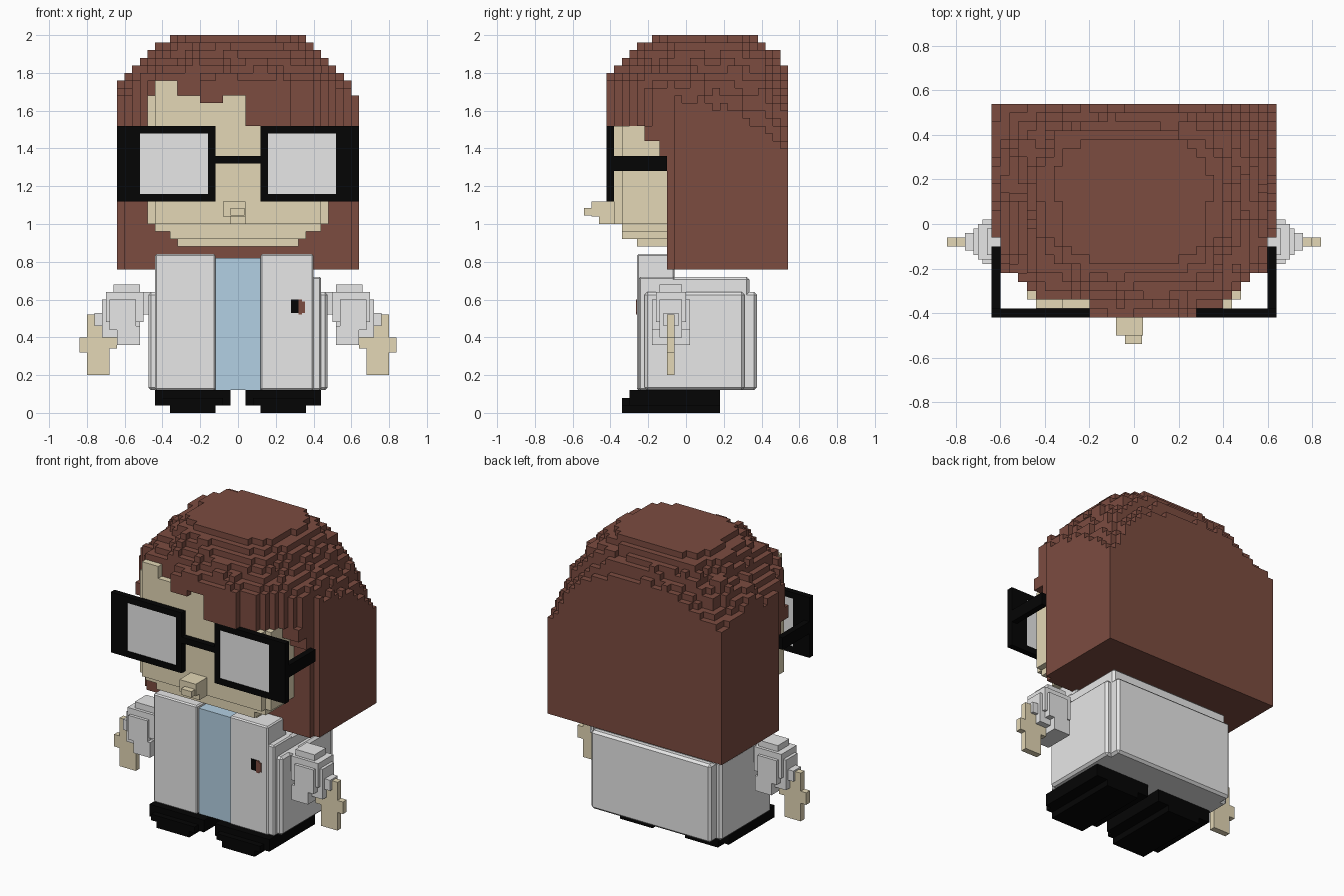
import bpy
import bmesh
from mathutils import Vector, noise

if "Cube" in bpy.data.objects:
    bpy.data.objects.remove(bpy.data.objects["Cube"])

V = 0.04  # block size


def material(name, rgb):
    m = bpy.data.materials.new(name)
    m.diffuse_color = (*rgb, 1)
    m.use_nodes = True
    m.node_tree.nodes["Principled BSDF"].inputs["Base Color"].default_value = m.diffuse_color
    return m


BROWN = material("brown hair", (0.20, 0.072, 0.051))
SKIN = material("pale skin", (0.77, 0.68, 0.465))
WHITE = material("white cloth", (0.82, 0.82, 0.82))
BLUE = material("light blue", (0.45, 0.63, 0.77))
BLACK = material("black", (0.0015, 0.0015, 0.0015))


def finish(name, bm, mat):
    me = bpy.data.meshes.new(name)
    bm.to_mesh(me)
    bm.free()
    me.materials.append(mat)
    ob = bpy.data.objects.new(name, me)
    bpy.context.collection.objects.link(ob)
    return ob


def boxes(name, mat, items, mirror=False, bevel=0.0):
    """One object from boxes given as x0, x1, y0, y1, z0, z1."""
    bm = bmesh.new()
    for x0, x1, y0, y1, z0, z1 in items:
        for s in ((1, -1) if mirror else (1,)):
            r = bmesh.ops.create_cube(bm, size=1)
            for v in r["verts"]:
                v.co = Vector((s * (x0 + x1) / 2 + v.co.x * (x1 - x0),
                               (y0 + y1) / 2 + v.co.y * (y1 - y0),
                               (z0 + z1) / 2 + v.co.z * (z1 - z0)))
    ob = finish(name, bm, mat)
    if bevel:
        b = ob.modifiers.new("soft edges", "BEVEL")
        b.width = bevel
        b.segments = 1
    return ob


def blocks(name, mat, inside, covered):
    """Block surface around cells passing the test, open where it is covered."""
    origin = Vector((-0.64, -0.42, 0.76))

    def centre(key):
        return origin + (Vector(key) + Vector((0.5, 0.5, 0.5))) * V

    cells = {(i, j, k) for i in range(32) for j in range(24) for k in range(32)
             if inside(*centre((i, j, k)))}
    bm = bmesh.new()
    verts = {}

    def vert(key):
        if key not in verts:
            verts[key] = bm.verts.new(origin + Vector(key) * V)
        return verts[key]

    for c in sorted(cells):
        for d in range(3):
            for s in (0, 1):
                n = list(c)
                n[d] += 2 * s - 1
                if tuple(n) in cells or covered(*centre(n)):
                    continue
                quad = []
                for a, b in ((0, 0), (1, 0), (1, 1), (0, 1)):
                    p = list(c)
                    p[d] += s
                    p[(d + 1) % 3] += a
                    p[(d + 2) % 3] += b
                    quad.append(vert(tuple(p)))
                bm.faces.new(quad if s else quad[::-1])
    return finish(name, bm, mat)


def fringe(x):
    """Height of the hairline above the forehead."""
    if not -0.48 < x < 0.04:
        return 1.52
    return 1.76 if -0.44 < x < -0.32 else 1.68 if x < -0.2 or x > -0.08 else 1.64


# Hair: domed top, rounded front, uneven fringe, long straight back
def hair(x, y, z):
    if abs(x) > 0.64 or y > 0.54 or y < -0.42 or z < 0.76:
        return False
    v = abs(y - 0.1) / (0.52 if y > 0.1 else 0.54)
    r = (abs(x / 0.64) ** 3 + v ** 3) ** (1 / 3)
    t = max(0, r - 0.47) / 0.53
    if y > 0.1:
        drop = 0.35 * t ** 1.6 * (1 + 0.2 * x / 0.64)
    else:
        drop = 0.25 * t ** 1.2 + 0.1 * abs(x / 0.64) ** 4
    top = 2.0 - drop
    if r > 0.6:
        top += 0.07 * noise.noise(Vector((x, y, 3.0)) * 11) - 0.01
    if z > top:
        return False
    if z < 1.36:
        return y > (-0.06 if abs(x) > 0.6 else -0.1)
    if abs(x) > 0.6 and y < -0.06:
        return False
    if z < 1.52:
        return y > (-0.14 if z < 1.44 else -0.22)
    if y < 0 and abs(x / 0.635) ** 2.2 + abs(y / 0.44) ** 2.2 > 1:
        return False
    if y < -0.06 and 0.79 * (abs(x) + 0.02) - 0.61 * (y - 0.02) > 0.585:
        return False
    if -0.44 < x < -0.2 and y < -0.34:
        return False
    return y > -0.2 or z > fringe(x)


# Face: flat front with a stepped jaw
def face(x, y, z):
    if y > -0.1 or y < -0.38 or abs(x) > 0.48 or hair(x, y, z):
        return False
    if z > 1.52:
        return z < fringe(x) and not (x < -0.44 and y < -0.34)
    if abs(x) > 0.44 and y < -0.34:
        return False
    for limit, half, front in ((0.88, 0, 0), (0.92, 0.32, -0.26),
                               (0.96, 0.36, -0.34), (1.0, 0.44, -0.34)):
        if z < limit:
            return abs(x) < half and y > front
    return True


blocks("hair", BROWN, hair, face)
blocks("face", SKIN, face, hair)
boxes("nose", SKIN, [(-0.08, 0.04, -0.50, -0.37, 1.04, 1.12),
                     (-0.04, 0.04, -0.46, -0.37, 1.00, 1.05),
                     (-0.04, 0.035, -0.54, -0.49, 1.045, 1.085)])

# Glasses: two rims, arms, bridge and lenses
boxes("glasses_frame", BLACK, [
    (0.12, 0.64, -0.42, -0.38, 1.48, 1.52), (0.12, 0.64, -0.42, -0.38, 1.12, 1.16),
    (0.12, 0.16, -0.42, -0.38, 1.16, 1.48), (0.52, 0.64, -0.42, -0.38, 1.16, 1.48),
    (0.60, 0.64, -0.38, -0.10, 1.28, 1.36)], mirror=True)
boxes("glasses_bridge", BLACK, [(-0.12, 0.12, -0.42, -0.38, 1.32, 1.36)])
boxes("lenses", WHITE, [(0.16, 0.52, -0.415, -0.385, 1.16, 1.48)], mirror=True)

# Coat: open front panels, sides and stepped back
boxes("coat_front", WHITE, [(0.12, 0.40, -0.26, -0.06, 0.12, 0.84),
                            (0.38, 0.44, -0.25, -0.06, 0.12, 0.72),
                            (-0.44, -0.12, -0.26, -0.06, 0.12, 0.84)], bevel=0.008)
boxes("coat_body", WHITE, [(-0.44, 0.44, -0.2, 0.335, 0.125, 0.72)], bevel=0.015)
boxes("coat_sides", WHITE, [(-0.475, 0.475, -0.22, 0.31, 0.12, 0.64)], bevel=0.015)
boxes("coat_back", WHITE, [(-0.44, 0.44, 0.2, 0.375, 0.12, 0.64)], bevel=0.015)
boxes("shirt", BLUE, [(-0.12, 0.12, -0.24, -0.08, 0.12, 0.82)])

# Small badge on the chest
boxes("badge_dark", BLACK, [(0.28, 0.32, -0.266, -0.258, 0.53, 0.60)])
boxes("badge_brown", BROWN, [(0.32, 0.34, -0.266, -0.258, 0.52, 0.60),
                             (0.34, 0.355, -0.266, -0.258, 0.53, 0.59)])

# Sleeves and hands
boxes("sleeves", WHITE, [
    (0.42, 0.56, -0.13, -0.03, 0.52, 0.64), (0.52, 0.66, -0.14, -0.02, 0.44, 0.68),
    (0.50, 0.70, -0.16, 0.00, 0.48, 0.64), (0.54, 0.68, -0.18, 0.02, 0.44, 0.60),
    (0.52, 0.64, -0.18, 0.02, 0.36, 0.46), (0.64, 0.72, -0.14, -0.02, 0.40, 0.60),
    (0.70, 0.76, -0.12, -0.04, 0.46, 0.53)], mirror=True)
boxes("hands", SKIN, [
    (0.68, 0.80, -0.10, -0.06, 0.20, 0.49), (0.80, 0.84, -0.10, -0.06, 0.32, 0.40),
    (0.64, 0.68, -0.10, -0.06, 0.34, 0.42), (0.72, 0.80, -0.10, -0.06, 0.48, 0.52)], mirror=True)

# Shoes with narrower soles
boxes("shoes", BLACK, [
    (0.04, 0.44, -0.30, 0.18, 0.04, 0.12), (0.08, 0.40, -0.34, -0.28, 0.04, 0.08),
    (0.12, 0.36, -0.34, 0.18, 0.0, 0.05)], mirror=True)
